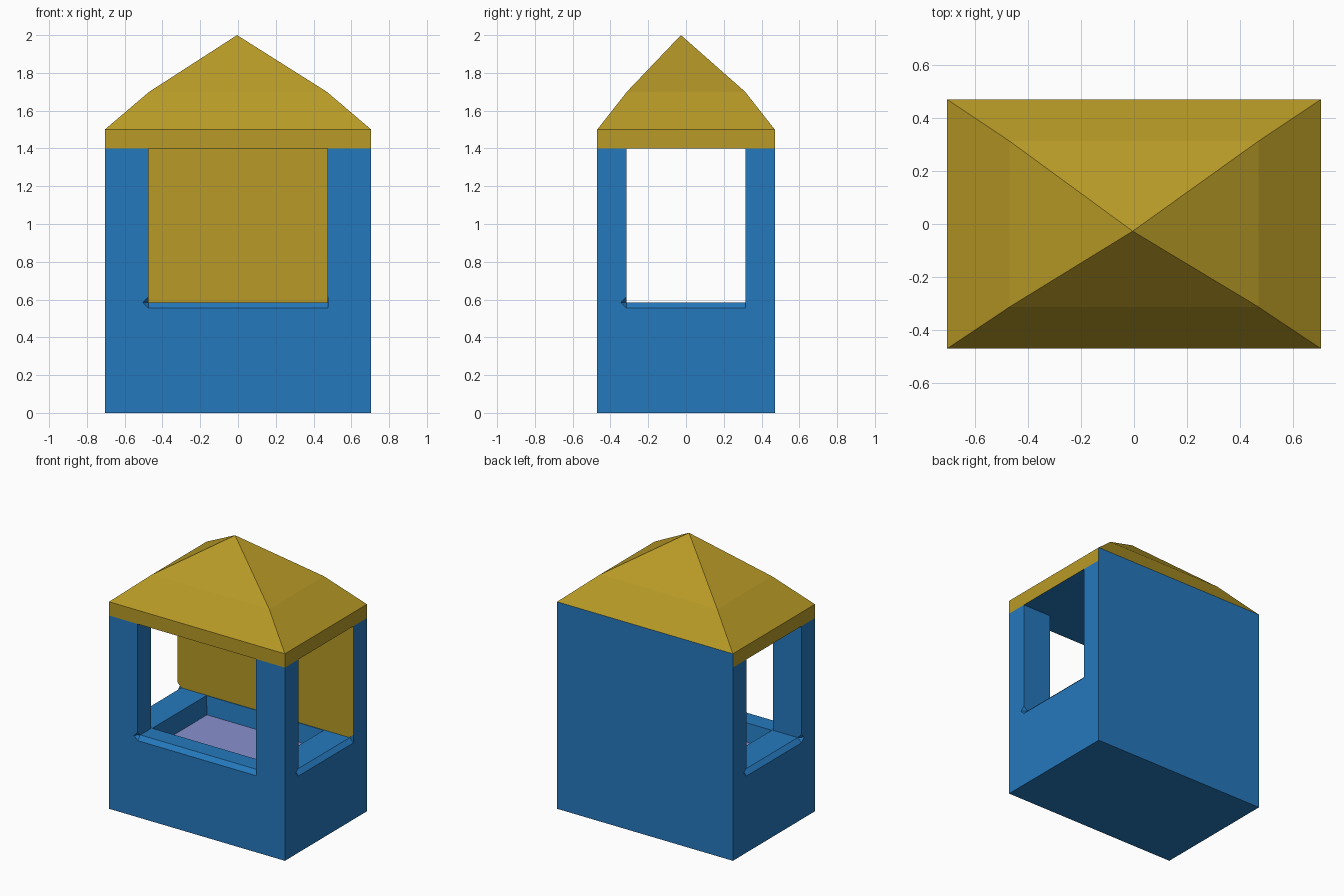
import bpy, bmesh
from mathutils import Vector

if "Cube" in bpy.data.objects:
    bpy.data.objects.remove(bpy.data.objects["Cube"])

HX, HY = 0.705, 0.47        # outer half size
OX, OY = 0.475, 0.315       # half size of the openings
SILL, EAVE, BAND = 0.585, 1.4, 1.5


def material(name, rgb):
    m = bpy.data.materials.new(name)
    m.diffuse_color = (*rgb, 1)
    m.use_nodes = True
    m.node_tree.nodes["Principled BSDF"].inputs["Base Color"].default_value = m.diffuse_color
    return m


MATS = [material("blue", (0.018, 0.19, 0.51)),
        material("mustard_yellow", (0.485, 0.328, 0.02)),
        material("lilac", (0.25, 0.28, 0.62))]


def make(name, bm):
    bmesh.ops.recalc_face_normals(bm, faces=bm.faces)
    me = bpy.data.meshes.new(name)
    bm.to_mesh(me)
    bm.free()
    for m in MATS:
        me.materials.append(m)
    ob = bpy.data.objects.new(name, me)
    bpy.context.collection.objects.link(ob)
    return ob


def loft(name, rings, tip=None):
    """Stacked rectangles (half x, half y, centre y, z), closed by a cap or a tip."""
    bm = bmesh.new()
    loops = [[bm.verts.new((sx * hx, cy + sy * hy, z))
              for sx, sy in ((-1, -1), (1, -1), (1, 1), (-1, 1))]
             for hx, hy, cy, z in rings]
    bm.faces.new(loops[0][::-1])
    for a, b in zip(loops, loops[1:]):
        for i in range(4):
            j = (i + 1) % 4
            bm.faces.new((a[i], a[j], b[j], b[i]))
    if tip:
        t = bm.verts.new(tip)
        for i in range(4):
            bm.faces.new((loops[-1][i], loops[-1][(i + 1) % 4], t))
    else:
        bm.faces.new(loops[-1])
    return make(name, bm)


def sill_cutter(start, end, out, r=0.03, points=(True, False)):
    """Diamond bar along a sill edge; pointed ends notch the posts."""
    bm = bmesh.new()
    start, end, out = Vector(start), Vector(end), Vector(out)
    along = (end - start).normalized()
    offs = [out * r, Vector((0, 0, r)), -out * r, Vector((0, 0, -r))]
    end = end + along * (0 if points[1] else 0.001)
    a = [bm.verts.new(start + o) for o in offs]
    b = [bm.verts.new(end + o) for o in offs]
    for i in range(4):
        j = (i + 1) % 4
        bm.faces.new((a[i], a[j], b[j], b[i]))
    for ring, p, d, pointed in ((a, start, -along, points[0]), (b, end, along, points[1])):
        if pointed:
            t = bm.verts.new(p + d * r)
            for i in range(4):
                bm.faces.new((ring[i], ring[(i + 1) % 4], t))
        else:
            bm.faces.new(ring)
    return make("sill_cutter", bm)


def cut(ob, cutter):
    mod = ob.modifiers.new("cut", 'BOOLEAN')
    mod.operation, mod.solver, mod.object = 'DIFFERENCE', 'EXACT', cutter
    bpy.context.view_layer.objects.active = ob
    bpy.ops.object.modifier_apply(modifier=mod.name)
    bpy.data.objects.remove(cutter, do_unlink=True)


# Booth body: solid block with serving openings, chamfered sills and a counter well
body = loft("booth_body", [(HX, HY, 0, 0), (HX, HY, 0, EAVE)])
cut(body, loft("side_cutter", [(1, OY, 0, SILL), (1, OY, 0, 1.6)]))
cut(body, loft("front_cutter", [(OX, 0.5, -0.5, SILL), (OX, 0.5, -0.5, 1.6)]))
cut(body, loft("well_cutter", [(0.455, 0.295, 0, 0.455), (0.472, 0.312, 0, 0.60)]))
cut(body, sill_cutter((-OX, -HY, SILL), (OX, -HY, SILL), (0, -1, 0)))
cut(body, sill_cutter((HX, -OY, SILL), (HX, OY, SILL), (1, 0, 0)))
cut(body, sill_cutter((-HX, OY, SILL), (-HX, -OY, SILL), (-1, 0, 0), points=(True, True)))

# Yellow inside of the back wall, lilac well floor, blue elsewhere
for p in body.data.polygons:
    p.material_index = 0
    if p.normal.y < -0.9 and p.center.y > 0.2 and p.center.z > 0.7:
        p.material_index = 1
    elif p.normal.z > 0.9 and 0.4 < p.center.z < 0.5:
        p.material_index = 2

# Roof: fascia band and a hipped roof that eases towards the tip
roof = loft("roof", [(HX, HY, 0, EAVE), (HX, HY, 0, BAND), (0.47, 0.313, 0, 1.7)],
            tip=(-0.005, -0.027, 2.0))
for p in roof.data.polygons:
    # ceiling and the rear of the band match the body
    p.material_index = 0 if p.normal.z < -0.9 or p.normal.y > 0.99 else 1
